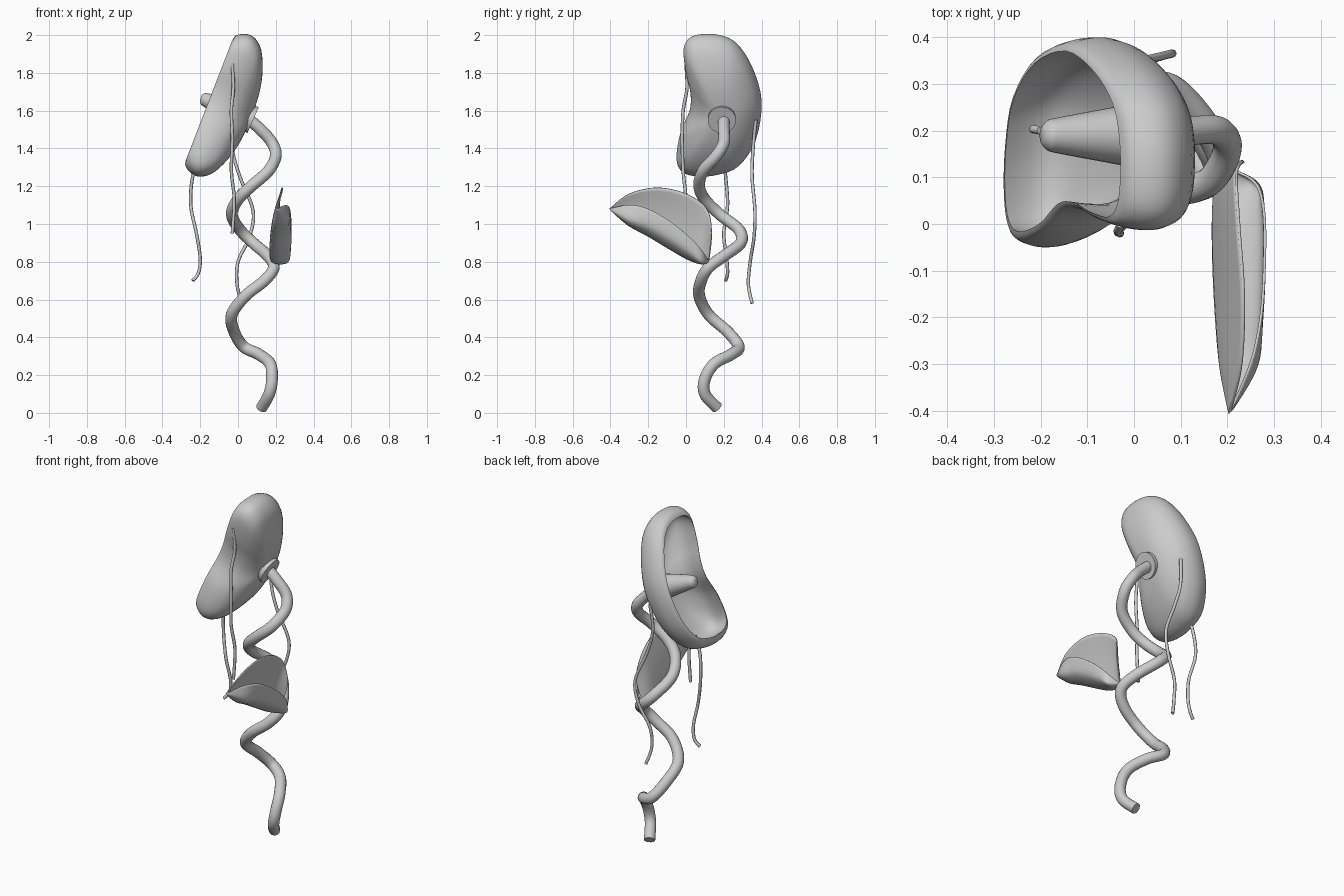
import bpy, bmesh, math
from mathutils import Vector

if "Cube" in bpy.data.objects:
    bpy.data.objects.remove(bpy.data.objects["Cube"])


def spline(pts, n, closed=False):
    """Catmull-Rom samples through control points of any dimension."""
    pts = [Vector(p) for p in pts]
    m = len(pts)
    get = (lambda i: pts[i % m]) if closed else (lambda i: pts[max(0, min(m - 1, i))])
    out = []
    for i in range(m if closed else m - 1):
        a, b, c, d = get(i - 1), get(i), get(i + 1), get(i + 2)
        for k in range(n):
            t = k / n
            out.append(0.5 * (2 * b + (c - a) * t + (2 * a - 5 * b + 4 * c - d) * t * t
                              + (3 * b - a - 3 * c + d) * t ** 3))
    if not closed:
        out.append(pts[-1])
    return out


def smooth(ob, angle=50):
    bpy.ops.object.select_all(action='DESELECT')
    ob.select_set(True)
    bpy.context.view_layer.objects.active = ob
    bpy.ops.object.shade_smooth_by_angle(angle=math.radians(angle))


def loft(name, rows, closed, flip=False):
    """Skin a list of equally long point rows."""
    bm = bmesh.new()
    grid = [[bm.verts.new(p) for p in r] for r in rows]
    n = len(rows[0])
    for a, b in zip(grid, grid[1:]):
        for j in range(n if closed else n - 1):
            k = (j + 1) % n
            bm.faces.new((a[j], a[k], b[k], b[j]))
    bmesh.ops.remove_doubles(bm, verts=bm.verts, dist=0.0002)
    bmesh.ops.recalc_face_normals(bm, faces=bm.faces)
    me = bpy.data.meshes.new(name)
    bm.to_mesh(me)
    bm.free()
    ob = bpy.data.objects.new(name, me)
    bpy.context.collection.objects.link(ob)
    return ob


def tube(name, pts, n=6, sides=16):
    """Round tube through (x, y, z, radius) points, closed at both ends."""
    path = spline(pts, n)
    pos = [p.to_3d() for p in path]
    rows, up = [], Vector((0, 1, 0.1))
    for i, p in enumerate(path):
        d = (pos[min(i + 1, len(pos) - 1)] - pos[max(i - 1, 0)]).normalized()
        up = (up - d * up.dot(d)).normalized()
        side = d.cross(up)
        rows.append([pos[i] + p[3] * (up * math.cos(a) + side * math.sin(a))
                     for a in (2 * math.pi * k / sides for k in range(sides))])
    rows = [[pos[0]] * sides] + rows + [[pos[-1]] * sides]
    ob = loft(name, rows, True)
    smooth(ob)
    return ob


# flower cup: dented outline (y, u) swept along a tilted axis by (depth, scale)
outline = spline([(.08, .403), (.18, .398), (.27, .35), (.35, .22), (.40, .03),
                  (.37, -.188), (.28, -.335), (.17, -.385), (.06, -.395),
                  (-.02, -.37), (-.05, -.30), (-.03, -.156), (.02, -.027),
                  (.023, .08), (0, .19), (-.013, .317), (.015, .38)], 4, True)
profile = spline([(-.005, .86), (.005, .93), (.04, .985), (.08, 1), (.12, .96),
                  (.16, .86), (.20, .65), (.225, .42), (.235, .2), (.24, 0)], 3)
inner = spline([(.215, 0), (.21, .2), (.195, .42), (.17, .62), (.13, .81),
                (.09, .89), (.04, .89), (-.005, .86)], 3)
centre = Vector((-.15, .19, 1.65))
axis, along = Vector((.93, 0, -.36)), Vector((.36, 0, .93))
rows = [[centre + axis * d + along * (q[1] * s) + Vector((0, (q[0] - .19) * s, 0))
         for q in outline] for d, s in profile[::-1] + inner[::-1]]
smooth(loft("flower_cup", rows, True), 60)

# central pistil
tube("pistil", [(.08, .19, 1.55, .075), (.0, .19, 1.585, .068), (-.08, .19, 1.62, .054),
                (-.165, .19, 1.655, .038), (-.185, .19, 1.663, .032), (-.197, .19, 1.667, .018)], 4, 24)

# winding stem
stem = [(.05, .2, 1.56), (.12, .2, 1.5), (.18, .2, 1.43), (.2, .16, 1.36), (.16, .09, 1.28),
        (.07, .07, 1.2), (0, .1, 1.13), (-.033, .18, 1.05), (.01, .28, .97), (.08, .29, .9),
        (.16, .2, .83), (.19, .12, .77), (.14, .08, .7), (.04, .07, .62), (-.033, .12, .52),
        (-.02, .22, .43), (.03, .28, .35), (.11, .24, .31), (.17, .15, .26), (.18, .1, .18),
        (.165, .1, .1), (.125, .165, .027)]
tube("stem", [p + (.031,) for p in stem])

# hanging tendrils
tendrils = [
    [(-.03, .0, 1.85), (-.025, .005, 1.72), (-.035, -.015, 1.6), (-.03, -.02, 1.45),
     (-.035, -.015, 1.28), (-.02, .0, 1.13), (-.03, 0, .95)],
    [(-.2, .2, 1.35), (-.24, .21, 1.25), (-.25, .22, 1.1), (-.22, .2, .95),
     (-.2, .215, .82), (-.21, .22, .74), (-.24, .21, .70)],
    [(-.02, .37, 1.55), (-.03, .355, 1.4), (.01, .35, 1.25), (.08, .365, 1.07), (.06, .36, .93),
     (0, .34, .8), (-.005, .33, .68), (.02, .35, .58)]]
for i, t in enumerate(tendrils):
    tube(f"tendril_{i + 1}", [p + (.009,) for p in t], 6, 8)

# folded leaf: stations of (top edge, fold, outer lip)
tip, base = (.205, -.405, 1.08), (.2, .12, .8)
stations = [(tip, tip, tip),
            ((.23, -.3, 1.16), (.19, -.31, 1.0), (.25, -.3, 1.10)),
            ((.235, -.15, 1.192), (.18, -.2, .94), (.272, -.2, 1.08)),
            ((.225, 0, 1.16), (.175, -.08, .87), (.28, -.08, 1.01)),
            ((.22, .11, 1.08), (.175, .02, .815), (.278, .03, .92)),
            ((.235, .135, .95), (.18, .08, .8), (.258, .09, .85)),
            (base, base, base)]
sections = []
for i, st in enumerate(stations):
    a, f, b = map(Vector, st)
    k = 0 if i in (0, 6) else 1
    sections.append([a, (a + f) / 2 + Vector((-.012, 0, 0)) * k, f,
                     (f + b) / 2 + Vector((.04, 0, -.03)) * k, b])
rails = [spline(r, 6) for r in zip(*sections)]
leaf = loft("leaf", [spline(sec, 5) for sec in zip(*rails)], False)
mod = leaf.modifiers.new("thickness", 'SOLIDIFY')
mod.thickness = .006
mod.offset = 0
smooth(leaf, 60)
